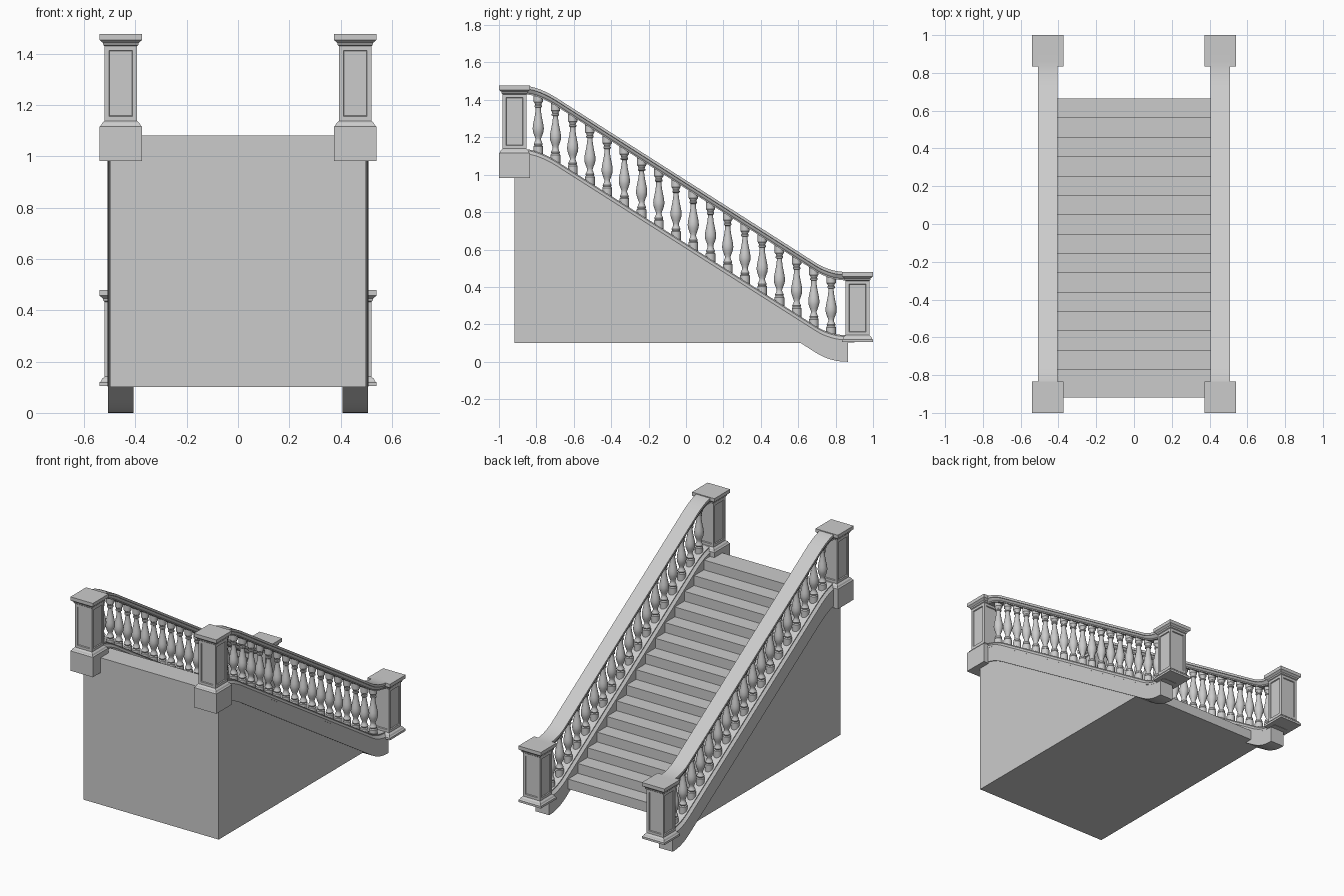
import bpy, bmesh, math
from mathutils import Vector

if "Cube" in bpy.data.objects:
    bpy.data.objects.remove(bpy.data.objects["Cube"])

CX = 0.457            # centre line of each balustrade
DROP = 0.375          # handrail top to stringer top


def finish(bm, name, mirror=False, smooth=False):
    bmesh.ops.recalc_face_normals(bm, faces=bm.faces)
    me = bpy.data.meshes.new(name)
    bm.to_mesh(me)
    bm.free()
    ob = bpy.data.objects.new(name, me)
    bpy.context.collection.objects.link(ob)
    if mirror:
        ob.modifiers.new("Mirror", 'MIRROR')
    if smooth:
        bpy.ops.object.select_all(action='DESELECT')
        ob.select_set(True)
        bpy.context.view_layer.objects.active = ob
        bpy.ops.object.shade_smooth_by_angle(angle=math.radians(35))
    return ob


def skin(bm, rings):
    """Bridge a list of equal closed rings and cap both ends."""
    loops = [[bm.verts.new(p) for p in r] for r in rings]
    n = len(loops[0])
    sides = []
    for a, b in zip(loops, loops[1:]):
        sides.append([bm.faces.new((a[i], a[(i + 1) % n], b[(i + 1) % n], b[i])) for i in range(n)])
    bm.faces.new(loops[0][::-1])
    bm.faces.new(loops[-1])
    return sides


def bezier(a, c, b, n=10):
    a, c, b = Vector(a), Vector(c), Vector(b)
    return [(1 - t) ** 2 * a + 2 * t * (1 - t) * c + t * t * b for t in (i / n for i in range(n + 1))]


# handrail top line in (y, z): flat, easing into the slope, easing out to flat
PATH = (bezier((-0.87, 1.475), (-0.785, 1.475), (-0.66, 1.39))
        + bezier((0.69, 0.531), (0.77, 0.48), (0.86, 0.48)))


def height(y):
    for a, b in zip(PATH, PATH[1:]):
        if a.x <= y <= b.x:
            return a.y + (b.y - a.y) * (y - a.x) / (b.x - a.x)
    return PATH[0].y if y < 0 else PATH[-1].y


def sweep(name, half_profile, y_end):
    """Sweep a symmetric (half width, z offset) profile along the handrail line."""
    prof = half_profile + [(-x, z) for x, z in reversed(half_profile)]
    pts = [Vector((-0.915, 1.475))] + PATH + [Vector((y_end, 0.48))]
    bm = bmesh.new()
    skin(bm, [[(CX + x, p.x, p.y + z) for x, z in prof] for p in pts])
    return finish(bm, name, True, True)


def prism(name, profile, half):
    bm = bmesh.new()
    skin(bm, [[(x, y, z) for y, z in profile] for x in (-half, half)])
    return finish(bm, name)


# solid body below the stairs
prism("stair_body", [(-0.918, 0.1), (-0.918, 1.0), (-0.77, 1.0), (0.635, 0.1)], 0.5)

# fifteen steps
RUN, RISE = 0.1025, 0.0655
steps = [(0.665, 0.1)]
for k in range(15):
    y, z = 0.665 - k * RUN, 0.1 + (k + 1) * RISE
    steps.append((y, z))
    steps.append((y - RUN if k < 14 else -0.918, z))
prism("steps", steps + [(-0.918, 0.99), (-0.77, 0.98), (0.6, 0.1)], 0.415)

# sloping stringer, bottom rail and handrail
sweep("stringer", [(0.05, -DROP), (0.05, -DROP - 0.105)], 0.865)
sweep("bottom_rail", [(0.036, -0.338), (0.036, -0.345), (0.041, -0.35), (0.047, -0.36),
                      (0.051, -0.363), (0.051, -DROP - 0.002)], 0.9)
sweep("handrail", [(0.051, 0), (0.051, -0.016), (0.046, -0.02), (0.043, -0.03),
                   (0.036, -0.037), (0.036, -0.045)], 0.9)

# newel posts: moulded base, panelled shaft, moulded cap
POST = [(0.083, 0), (0.083, 0.014), (0.077, 0.019), (0.073, 0.028), (0.066, 0.034), (0.063, 0.037),
        (0.063, 0.328), (0.068, 0.332), (0.07, 0.341), (0.077, 0.347), (0.083, 0.352), (0.083, DROP)]


def post(name, y, base, plinth):
    rows = ([(0.083, -plinth)] if plinth else []) + POST
    bm = bmesh.new()
    sides = skin(bm, [[(CX + sx * h, y + sy * h, base + z)
                       for sx, sy in ((-1, -1), (1, -1), (1, 1), (-1, 1))] for h, z in rows])
    shaft = sides[[r[1] for r in rows].index(0.037)]
    bmesh.ops.recalc_face_normals(bm, faces=bm.faces)
    bmesh.ops.inset_individual(bm, faces=shaft, thickness=0.024, depth=0)
    bmesh.ops.inset_individual(bm, faces=shaft, thickness=0.004, depth=-0.006)
    finish(bm, name, True)


post("upper_newel_post", -0.917, 1.102, 0.119)
post("lower_newel_post", 0.917, 0.105, 0)

# turned balusters, eighteen per side
TURNED = [(0.026, -0.02), (0.026, 0.03), (0.021, 0.036), (0.024, 0.044), (0.02, 0.052), (0.015, 0.064),
          (0.015, 0.072), (0.021, 0.088), (0.028, 0.108), (0.03, 0.125), (0.028, 0.145), (0.023, 0.17),
          (0.018, 0.195), (0.014, 0.225), (0.014, 0.237), (0.02, 0.241), (0.02, 0.248), (0.016, 0.252),
          (0.02, 0.262), (0.025, 0.268), (0.025, 0.315)]
bm = bmesh.new()
for i in range(18):
    y = -0.79 + i * 0.0921
    z0 = height(y) - 0.338
    skin(bm, [[(CX + r * math.cos(a), y + r * math.sin(a), z0 + z)
               for a in (math.tau * s / 16 for s in range(16))] for r, z in TURNED])
finish(bm, "balusters", True, True)
